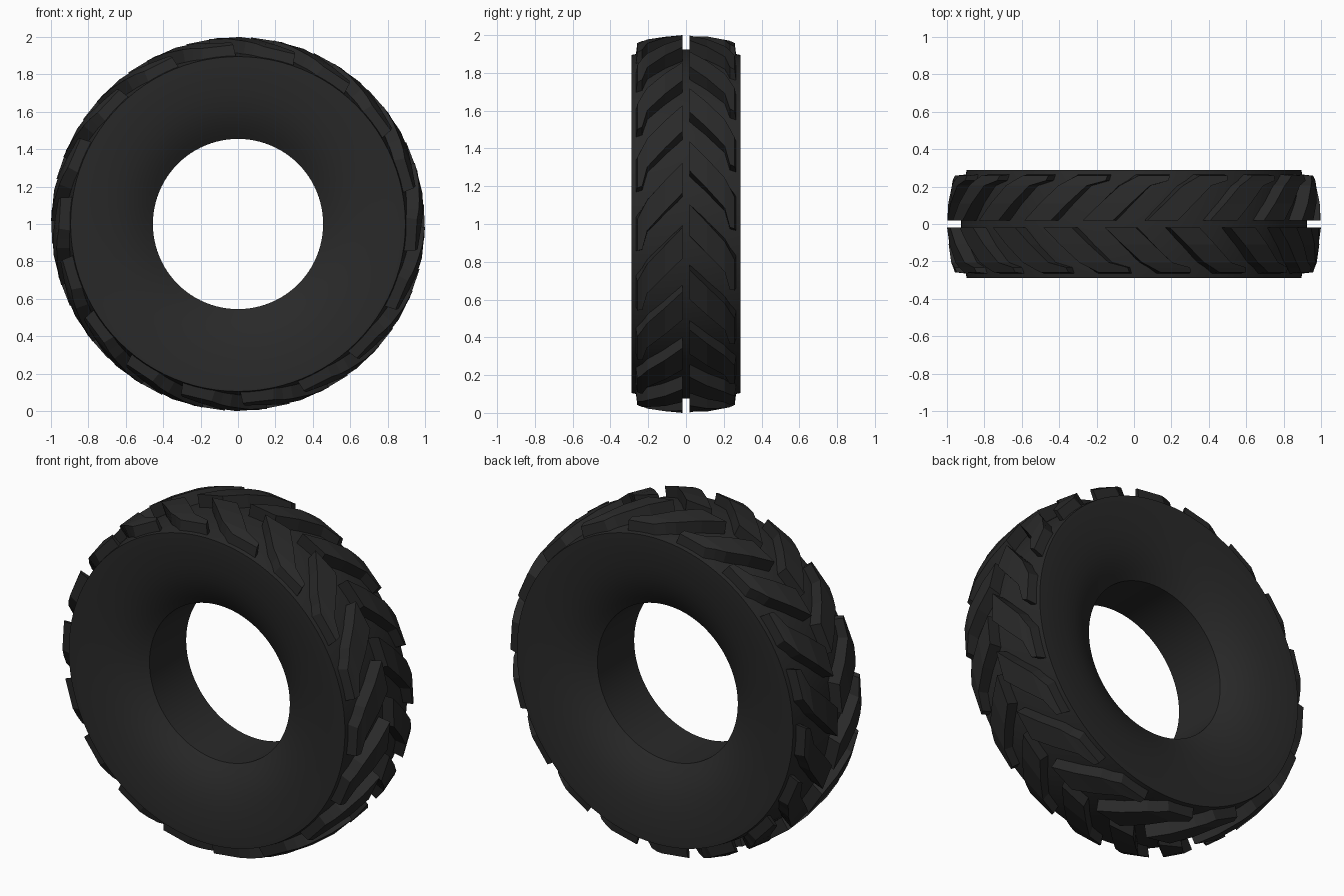
import bpy
import bmesh
from math import sin, cos, radians, tau

if "Cube" in bpy.data.objects:
    bpy.data.objects.remove(bpy.data.objects["Cube"])

rubber = bpy.data.materials.new("black rubber")
rubber.use_nodes = True
COLOUR = (0.022, 0.022, 0.022, 1)
rubber.diffuse_color = COLOUR
bsdf = rubber.node_tree.nodes["Principled BSDF"]
bsdf.inputs["Base Color"].default_value = COLOUR
bsdf.inputs["Roughness"].default_value = 0.8


def polar(r, angle, y):
    """Point on the wheel, whose axle runs along y at height 1."""
    return (r * cos(angle), y, 1 + r * sin(angle))


def finish(name, bm, smooth):
    bmesh.ops.recalc_face_normals(bm, faces=bm.faces)
    mesh = bpy.data.meshes.new(name)
    bm.to_mesh(mesh)
    bm.free()
    mesh.materials.append(rubber)
    obj = bpy.data.objects.new(name, mesh)
    bpy.context.collection.objects.link(obj)
    if smooth:
        bpy.ops.object.select_all(action="DESELECT")
        obj.select_set(True)
        bpy.context.view_layer.objects.active = obj
        bpy.ops.object.shade_smooth_by_angle(angle=radians(35))


# Carcass: a closed profile (radius, y) swept around the axle
half = [(0.455, 0.17), (0.50, 0.20), (0.56, 0.232), (0.63, 0.257), (0.71, 0.274),
        (0.79, 0.283), (0.85, 0.288), (0.895, 0.288), (0.908, 0.22), (0.92, 0.12)]
profile = half + [(0.925, 0)] + [(r, -y) for r, y in reversed(half)]
STEPS = 96
bm = bmesh.new()
rings = [[bm.verts.new(polar(r, tau * i / STEPS, y)) for r, y in profile]
         for i in range(STEPS)]
for i, ring in enumerate(rings):
    after = rings[(i + 1) % STEPS]
    for j in range(len(profile)):
        k = (j + 1) % len(profile)
        bm.faces.new((ring[j], ring[k], after[k], after[j]))
finish("tire_carcass", bm, True)

# Tread lug sections: y, top radius, trailing angle, leading angle (degrees)
LUG = [(0.018, 1.0, 0, 9.5), (0.11, 0.993, -5.5, 4), (0.205, 0.978, -11.5, -2),
       (0.232, 0.97, -17.5, -5), (0.258, 0.958, -18, -8)]
LUGS = 18
BASE = 0.89


def add_lug(bm, side, start):
    sections = []
    for y, top, low, high in LUG:
        low, high = start + radians(low), start + radians(high)
        flare = radians(0.8)
        outer = 0.008 if y > 0.25 else 0
        sections.append([bm.verts.new(polar(r, a, side * yy)) for r, a, yy in (
            (BASE, low - flare, y + outer), (top, low, y),
            (top, high, y), (BASE, high + flare, y + outer))])
    for a, b in zip(sections, sections[1:]):
        for j in range(4):
            k = (j + 1) % 4
            bm.faces.new((a[j], a[k], b[k], b[j]))
    bm.faces.new(sections[0])
    bm.faces.new(sections[-1])


# Two staggered rows of slanted lugs forming a chevron
for name, side, phase in (("front_tread_lugs", -1, -10.5), ("back_tread_lugs", 1, -3.5)):
    bm = bmesh.new()
    for i in range(LUGS):
        add_lug(bm, side, radians(phase) + tau * i / LUGS)
    finish(name, bm, False)
